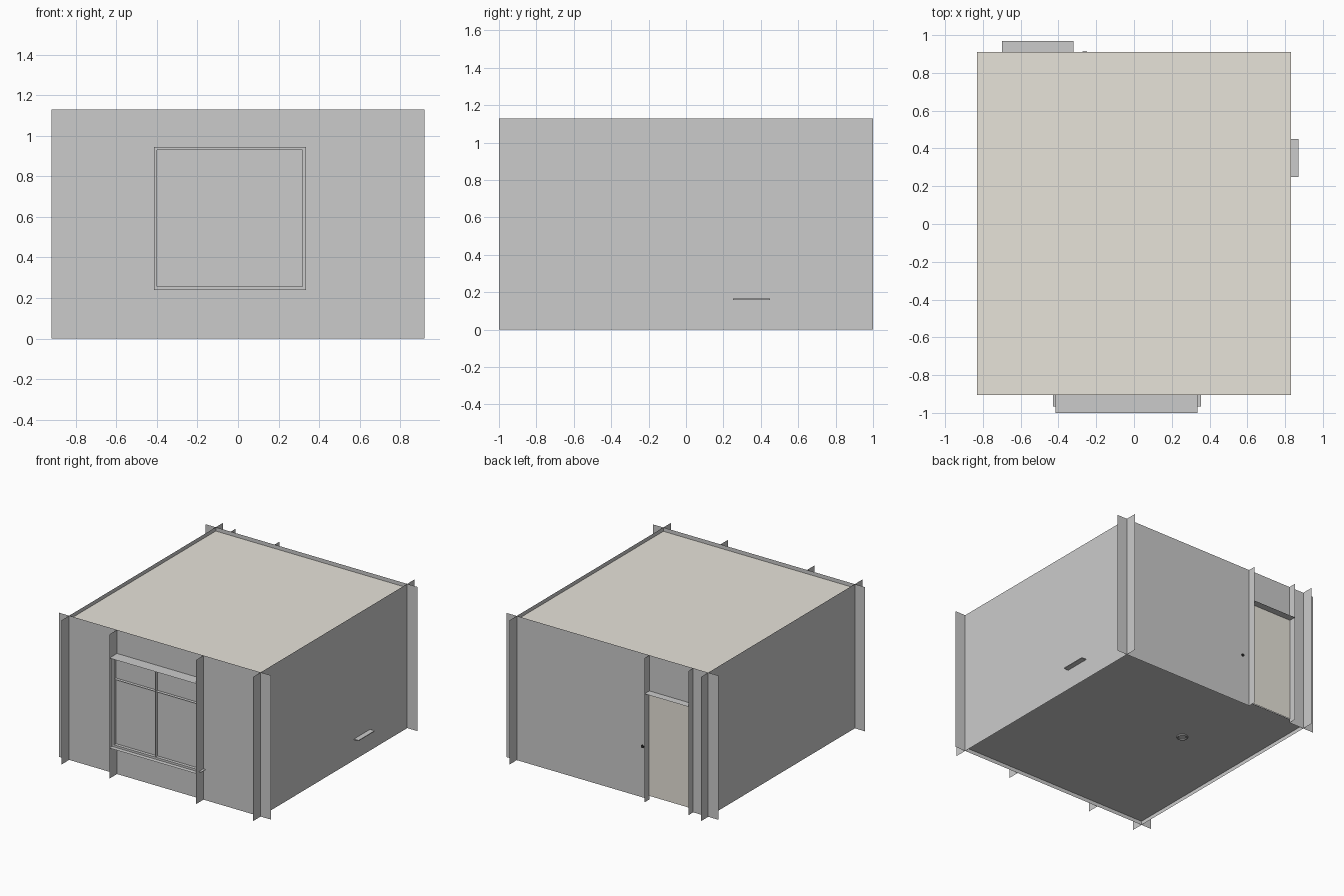
import bpy, math

if "Cube" in bpy.data.objects:
    bpy.data.objects.remove(bpy.data.objects["Cube"])

def make(name, verts, faces, mat=None):
    me = bpy.data.meshes.new(name)
    me.from_pydata(verts, [], faces)
    ob = bpy.data.objects.new(name, me)
    bpy.context.collection.objects.link(ob)
    if mat:
        me.materials.append(mat)
    return ob

def sheets(name, axis, pos, rects, mat=None):
    """Flat rectangles (u0, u1, v0, v1) lying on the plane axis = pos."""
    verts, faces = [], []
    for u0, u1, v0, v1 in rects:
        n = len(verts)
        for u, v in ((u0, v0), (u1, v0), (u1, v1), (u0, v1)):
            p = [u, v]
            p.insert(axis, pos)
            verts.append(p)
        faces.append((n, n + 1, n + 2, n + 3))
    return make(name, verts, faces, mat)

def wall_with_hole(x0, x1, z0, z1):
    r = [(-OX, x0, 0, H), (x1, OX, 0, H), (x0, x1, z1, H)]
    if z0 > 0:
        r.append((x0, x1, 0, z0))
    return r

def colour(name, rgb):
    m = bpy.data.materials.new(name)
    m.diffuse_color = (*rgb, 1)
    m.use_nodes = True
    m.node_tree.nodes["Principled BSDF"].inputs["Base Color"].default_value = m.diffuse_color
    return m

def box(name, x0, x1, y0, y1, z0, z1):
    v = [(x, y, z) for x in (x0, x1) for y in (y0, y1) for z in (z0, z1)]
    f = [(0, 1, 3, 2), (4, 6, 7, 5), (0, 4, 5, 1), (2, 3, 7, 6), (0, 2, 6, 4), (1, 5, 7, 3)]
    return make(name, v, f)

X, Y0, Y1, H, OX = 0.83, -0.905, 0.91, 1.13, 0.92
LOW, HIGH = 0.03, 1.10
cream = colour("cream", (0.80, 0.77, 0.70))
black = colour("black", (0.02, 0.02, 0.02))

# Room shell: wall planes run past the corners, floor and ceiling sit inside
sheets("ceiling", 2, HIGH, [(-X, X, Y0, Y1)], cream)
sheets("floor", 2, LOW, [(-X, X, Y0, Y1)])
for side, s in (("left", -1), ("right", 1)):
    sheets(side + "_wall", 0, s * X, [(-1, 1, 0, H)])
WX0, WX1, WZ0, WZ1 = -0.415, 0.335, 0.24, 0.945
DX0, DX1, DZ = -0.70, -0.32, 0.85
sheets("front_wall", 1, Y0, wall_with_hole(WX0, WX1, WZ0, WZ1))
sheets("back_wall", 1, Y1, wall_with_hole(DX0, DX1, 0, DZ))

# Window reveal: full height sides, head, bottom and wider sill board
for i, x in enumerate((WX0, WX1)):
    sheets(f"window_reveal_{i}", 0, x, [(-1, Y0, 0, H)])
for nm, z in (("window_head", WZ1), ("window_bottom", WZ0)):
    sheets(nm, 2, z, [(WX0, WX1, -1, Y0)])
sheets("window_sill", 2, WZ0 + 0.002, [(-0.43, 0.355, -0.965, Y0)])

# Window frame, panes and glazing bars
T, FY, PY = 0.016, -0.965, -0.94
a, b, c, d = WX0 + T, WX1 - T, WZ0 + T, WZ1 - T
sheets("window_frame", 1, FY, [(WX0, a, WZ0, WZ1), (b, WX1, WZ0, WZ1),
                               (a, b, WZ0, c), (a, b, d, WZ1)])
for i, x in enumerate((a, (a + b) / 2, b)):
    sheets(f"window_upright_{i}", 0, x, [(FY, PY, c, d)])
for i, z in enumerate((c, 0.77, d)):
    sheets(f"window_rail_{i}", 2, z, [(a, b, FY, PY)])
sheets("window_pane", 1, PY, [(a, b, c, d)])

# Door opening and door
for i, x in enumerate((DX0, DX1)):
    sheets(f"door_reveal_{i}", 0, x, [(Y1, 0.97, 0, H)])
sheets("door_head", 2, DZ, [(DX0, DX1, Y1, 0.97)])
sheets("door_panel", 1, Y1 + 0.005, [(DX0, DX1, LOW, DZ)], cream)

# Small round switch beside the door
bpy.ops.mesh.primitive_cylinder_add(vertices=16, radius=0.012, depth=0.008,
                                    location=(-0.26, Y1, 0.40), rotation=(math.pi / 2, 0, 0))
sw = bpy.context.object
sw.name = "wall_switch"
sw.data.materials.append(black)

# Shelf on the right wall
box("wall_vent", X, 0.87, 0.25, 0.45, 0.160, 0.166)

# Rounded ring under the floor
bpy.ops.mesh.primitive_torus_add(major_segments=20, minor_segments=6, major_radius=0.035,
                                 minor_radius=0.007, location=(-0.27, 0.22, LOW - 0.005))
bpy.context.object.name = "floor_drain"
bpy.ops.object.shade_smooth_by_angle()
